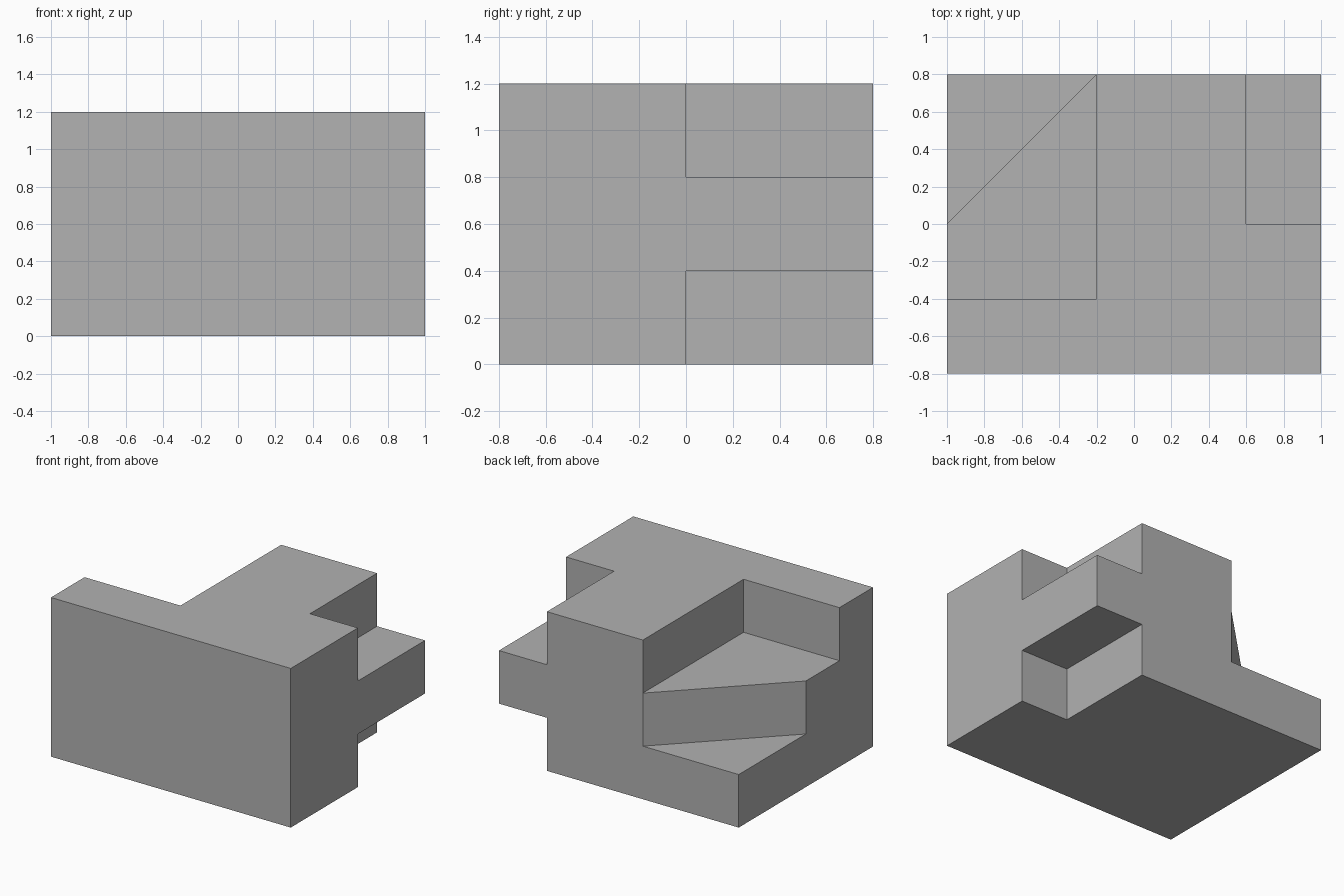
import bpy
import bmesh

default = bpy.data.objects.get("Cube")
if default:
    bpy.data.objects.remove(default, do_unlink=True)

grey = bpy.data.materials.new("plain grey")
grey.use_nodes = True
colour = (0.445, 0.445, 0.445, 1)
grey.diffuse_color = colour
grey.node_tree.nodes["Principled BSDF"].inputs["Base Color"].default_value = colour


def prism(name, outline, z0, z1):
    """Upright solid with a flat outline, from z0 to z1."""
    bm = bmesh.new()
    base = bm.faces.new([bm.verts.new((x, y, z0)) for x, y in outline])
    top = bmesh.ops.extrude_face_region(bm, geom=[base])["geom"]
    bmesh.ops.translate(bm, vec=(0, 0, z1 - z0),
                        verts=[v for v in top if isinstance(v, bmesh.types.BMVert)])
    bmesh.ops.recalc_face_normals(bm, faces=bm.faces)
    mesh = bpy.data.meshes.new(name)
    bm.to_mesh(mesh)
    bm.free()
    mesh.materials.append(grey)
    obj = bpy.data.objects.new(name, mesh)
    bpy.context.collection.objects.link(obj)
    return obj


def rect(x0, x1, y0, y1):
    return [(x0, y0), (x1, y0), (x1, y1), (x0, y1)]


def cut(body, name, outline, z0, z1):
    """Remove a prism from the body for good."""
    cutter = prism(name, outline, z0, z1)
    cutter.hide_render = True
    mod = body.modifiers.new(name, "BOOLEAN")
    mod.operation, mod.solver, mod.object = "DIFFERENCE", "EXACT", cutter
    bpy.context.view_layer.objects.active = body
    bpy.ops.object.modifier_apply(modifier=mod.name)
    bpy.data.objects.remove(cutter, do_unlink=True)


# Solid block
block = prism("notched_block", rect(-1, 1, -0.8, 0.8), 0, 1.2)

# Notches above and below the side tongue
side_notch = rect(0.6, 1.2, 0, 1)
cut(block, "upper_side_notch", side_notch, 0.8, 1.4)
cut(block, "lower_side_notch", side_notch, -0.2, 0.4)

# Deep corner recess, then the diagonal step below it
cut(block, "corner_recess", rect(-1.2, -0.2, -0.4, 1), 0.8, 1.4)
cut(block, "diagonal_step", [(-1.2, -0.2), (0, 1), (-1.2, 1)], 0.4, 1)
